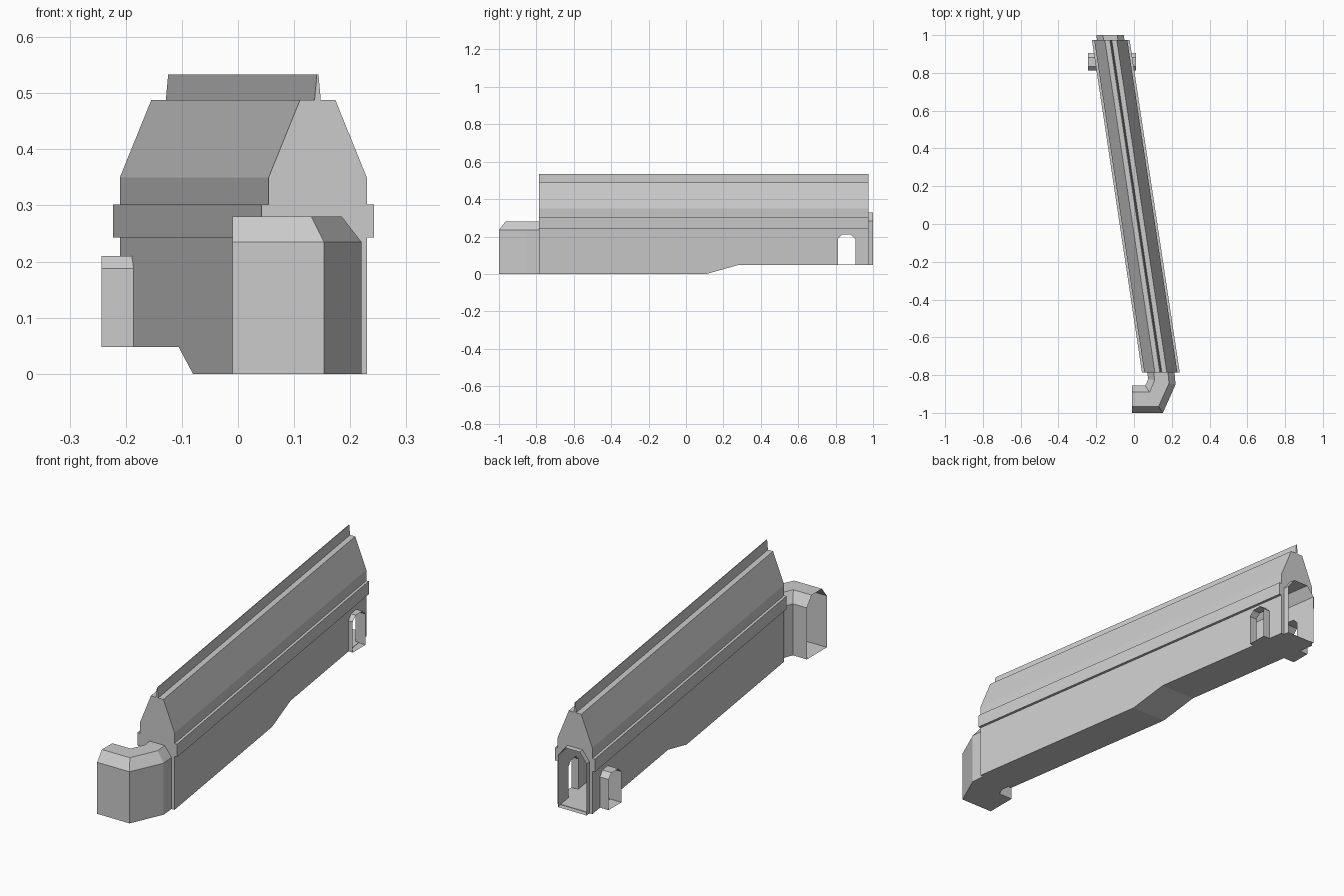
import bpy, bmesh

cube = bpy.data.objects.get("Cube")
if cube:
    bpy.data.objects.remove(cube, do_unlink=True)

grey = bpy.data.materials.new("plain grey")
grey.use_nodes = True
colour = (0.6, 0.6, 0.6, 1)
grey.diffuse_color = colour
grey.node_tree.nodes["Principled BSDF"].inputs["Base Color"].default_value = colour

FRONT, BACK = -0.785, 0.975
RAISED = 0.048          # floor height of the rear half
HALF = 0.0725           # half width of the passage
FLOOR = 0.002           # floor thickness left under the cuts


def centre(y):
    """Centre line of the slanted wall."""
    return 0.142 - 0.1506 * (y - FRONT)


def loft(name, rings, capped):
    """Join equal rings of points into a tube, with or without end caps."""
    bm = bmesh.new()
    loops = [[bm.verts.new(p) for p in ring] for ring in rings]
    n = len(loops[0])
    for a, b in zip(loops, loops[1:]):
        for i in range(n):
            j = (i + 1) % n
            bm.faces.new((a[i], a[j], b[j], b[i]))
    if capped:
        bm.faces.new(loops[0])
        bm.faces.new(loops[-1])
    bmesh.ops.recalc_face_normals(bm, faces=bm.faces)
    mesh = bpy.data.meshes.new(name)
    bm.to_mesh(mesh)
    bm.free()
    mesh.materials.append(grey)
    obj = bpy.data.objects.new(name, mesh)
    bpy.context.collection.objects.link(obj)
    return obj


def passage(name, stations, shoulder, height, capped=False, lift=0.0):
    """Chamfered tunnel; a station is (one side xy, other side xy, floor z)."""
    section = ((0, lift), (0, shoulder), (0.24, height),
               (0.76, height), (1, shoulder), (1, lift))
    rings = [[(a[0] + (b[0] - a[0]) * t, a[1] + (b[1] - a[1]) * t, z + h)
              for t, h in section] for a, b, z in stations]
    return loft(name, rings, capped)


def across(y, z):
    """Station of the main passage at a given depth."""
    return (centre(y) - HALF, y), (centre(y) + HALF, y), z


# Slanted gabled wall with a side band and a partly raised underside
half_profile = [(0.0875, 0.243), (0.1, 0.243), (0.1, 0.302),
                (0.0875, 0.302), (0.0875, 0.35), (0.0315, 0.488)]
levels = [(FRONT, 0), (0.11, 0), (0.28, RAISED), (BACK, RAISED)]
rings = []
for y, base in levels:
    side = [(0.0875, base)] + half_profile
    outline = side + [(-x, z) for x, z in reversed(side)]
    rings.append([(centre(y) + x, y, z) for x, z in outline])
wall = loft("gabled_wall", rings, True)

# Thin tapered ridge
ridge = [(-0.0055, 0.488), (-0.0015, 0.533), (0.0015, 0.533), (0.0055, 0.488)]
loft("roof_ridge", [[(centre(y) + x, y, z) for x, z in ridge]
                    for y in (FRONT, BACK)], True)

# Hollow out the long passage and the crossing side passage
SIDE = (0.812, 0.905)
cutters = [
    passage("long_cutter", [across(-0.8, 0), across(0.11, 0),
                            across(0.28, RAISED), across(1.0, RAISED)],
            0.235, 0.28, True, FLOOR),
    passage("side_cutter", [((x, SIDE[0]), (x, SIDE[1]), RAISED)
                            for x in (-0.3, 0.1)], 0.14, 0.162, True, FLOOR)]
for cutter in cutters:
    cutter.hide_render = True
    mod = wall.modifiers.new("hollow", 'BOOLEAN')
    mod.operation = 'DIFFERENCE'
    mod.solver = 'EXACT'
    mod.object = cutter
graph = bpy.context.evaluated_depsgraph_get()
hollow = bpy.data.meshes.new_from_object(wall.evaluated_get(graph))
wall.modifiers.clear()
wall.data = hollow
for cutter in cutters:
    bpy.data.objects.remove(cutter, do_unlink=True)

# Open porches: bent one at the front, short one at the back
passage("front_bent_porch", [
    across(FRONT, 0),
    ((0.075, -0.82), (0.22, -0.85), 0),
    ((0.06, -0.856), (0.153, -1.0), 0),
    ((-0.01, -0.856), (-0.01, -1.0), 0)], 0.235, 0.28)
passage("back_porch", [across(BACK, RAISED), across(1.0, RAISED)], 0.235, 0.28)

# Small open porches on both sides
for name, sign, end in (("right_side_porch", -1, -0.243),
                        ("left_side_porch", 1, 0.01)):
    inner = [(centre(y) + sign * 0.08, y) for y in SIDE]
    outer = [(end, y) for y in SIDE]
    passage(name, [(*inner, RAISED), (*outer, RAISED)], 0.14, 0.162)
